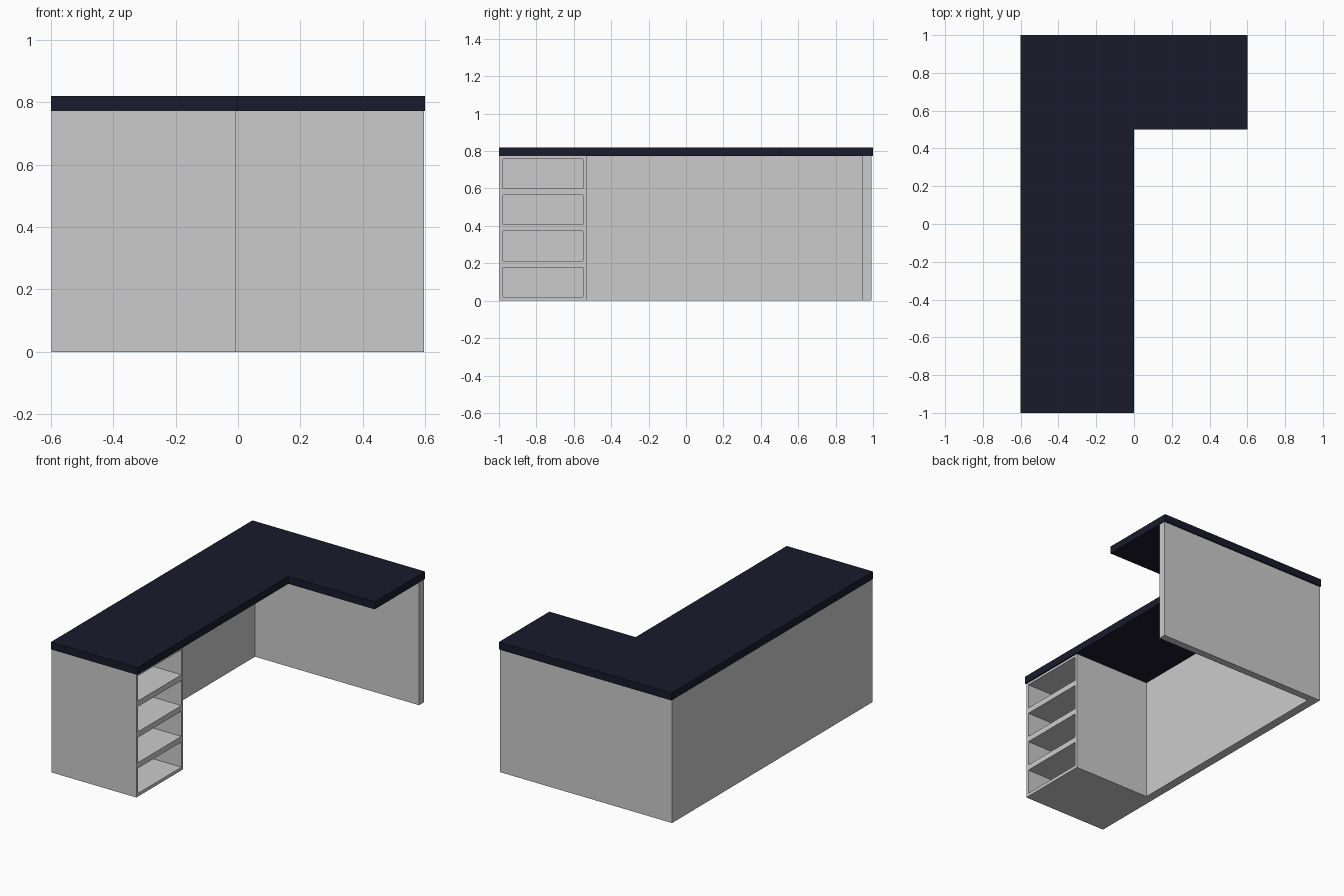
import bpy, bmesh

if "Cube" in bpy.data.objects:
    bpy.data.objects.remove(bpy.data.objects["Cube"])

def prism(name, outline, z0, z1):
    """Extrude a flat plan outline from z0 to z1."""
    bm = bmesh.new()
    face = bm.faces.new([bm.verts.new((x, y, z0)) for x, y in outline])
    up = bmesh.ops.extrude_face_region(bm, geom=[face])
    bmesh.ops.translate(bm, vec=(0, 0, z1 - z0),
                        verts=[v for v in up["geom"] if isinstance(v, bmesh.types.BMVert)])
    bmesh.ops.recalc_face_normals(bm, faces=bm.faces)
    mesh = bpy.data.meshes.new(name)
    bm.to_mesh(mesh)
    bm.free()
    obj = bpy.data.objects.new(name, mesh)
    bpy.context.collection.objects.link(obj)
    return obj

def rect(x0, x1, y0, y1):
    return [(x0, y0), (x1, y0), (x1, y1), (x0, y1)]

# L-shaped dark worktop
top = prism("worktop", [(-0.6, -1), (0, -1), (0, 0.5), (0.6, 0.5), (0.6, 1), (-0.6, 1)],
            0.773, 0.82)
mat = bpy.data.materials.new("dark_navy")
mat.diffuse_color = (0.01, 0.01, 0.025, 1)
mat.use_nodes = True
mat.node_tree.nodes["Principled BSDF"].inputs["Base Color"].default_value = mat.diffuse_color
top.data.materials.append(mat)

# Body: cabinet, long back panel and end panel as one footprint
body = prism("desk_body", [(-0.598, -0.997), (-0.008, -0.997), (-0.008, -0.533),
                           (-0.543, -0.533), (-0.543, 0.945), (0.597, 0.945),
                           (0.597, 0.992), (-0.598, 0.992)], 0, 0.773)

# Four open compartments cut into the cabinet
for i in range(4):
    z = 0.02 + i * 0.1935
    cutter = prism("compartment_cutter", rect(-0.55, 0.05, -0.979, -0.55), z, z + 0.158)
    cutter.hide_render = True
    mod = body.modifiers.new("compartment", 'BOOLEAN')
    mod.operation = 'DIFFERENCE'
    mod.solver = 'EXACT'
    mod.object = cutter
    bpy.context.view_layer.objects.active = body
    bpy.ops.object.modifier_apply(modifier=mod.name)
    bpy.data.objects.remove(cutter)
